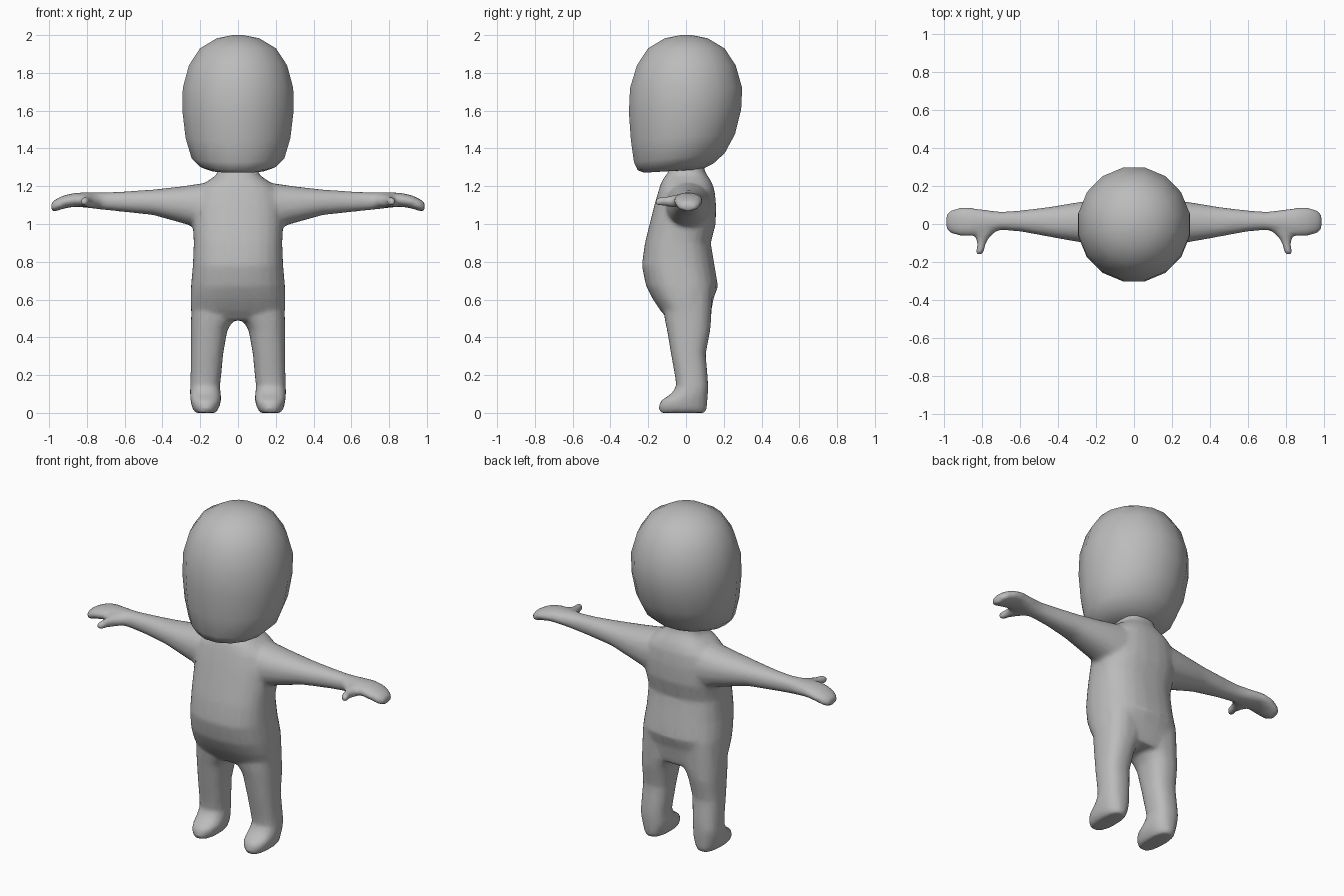
import bpy, bmesh, math

grey = bpy.data.materials.new("plain grey")
grey.diffuse_color = (0.5, 0.5, 0.5, 1)


def loft(bm, axis, rings, n=16, power=2.0, side=1):
    """Closed skin through rings (position, a_min, a_max, b_min, b_max[, tilt])."""
    loops = []
    for t, a0, a1, b0, b1, *tilt in rings:
        loop = []
        for i in range(n):
            ang = 2 * math.pi * (i + 0.5) / n
            c, s = math.cos(ang), math.sin(ang)
            a = (a0 + a1) / 2 + (a1 - a0) / 2 * math.copysign(abs(c) ** (2 / power), c)
            b = (b0 + b1) / 2 + (b1 - b0) / 2 * math.copysign(abs(s) ** (2 / power), s)
            h = t + (tilt[0] * b if tilt else 0)
            x, y, z = {"x": (h, a, b), "y": (a, h, b), "z": (a, b, h)}[axis]
            loop.append(bm.verts.new((side * x, y, z)))
        loops.append(loop)
    faces = [bm.faces.new((p[i], p[(i + 1) % n], q[(i + 1) % n], q[i]))
             for p, q in zip(loops, loops[1:]) for i in range(n)]
    faces += [bm.faces.new(loops[0]), bm.faces.new(loops[-1])]
    bmesh.ops.recalc_face_normals(bm, faces=faces)


def finish(bm, name):
    mesh = bpy.data.meshes.new(name)
    bm.to_mesh(mesh)
    bm.free()
    mesh.materials.append(grey)
    mesh.shade_smooth()
    obj = bpy.data.objects.new(name, mesh)
    bpy.context.collection.objects.link(obj)
    return obj


# Head: round in plan, underside tilted up toward the back
head = bmesh.new()
loft(head, "z", [
    (1.283, -0.07, 0.07, -0.15, 0.03, 0.04),
    (1.285, -0.14, 0.14, -0.225, 0.09, 0.06),
    (1.308, -0.20, 0.20, -0.26, 0.15, 0.09),
    (1.355, -0.25, 0.25, -0.28, 0.21, 0.10),
    (1.46, -0.283, 0.283, -0.297, 0.265, 0.06),
    (1.60, -0.30, 0.30, -0.308, 0.298, 0.03),
    (1.72, -0.298, 0.298, -0.302, 0.303),
    (1.84, -0.265, 0.265, -0.265, 0.268),
    (1.93, -0.205, 0.205, -0.205, 0.208),
    (1.983, -0.115, 0.115, -0.115, 0.118),
    (2.0, -0.03, 0.03, -0.03, 0.03)])
finish(head, "head")

# Torso with neck
body = bmesh.new()
loft(body, "z", [
    (0.49, -0.21, 0.21, -0.09, 0.125),
    (0.54, -0.25, 0.25, -0.135, 0.135),
    (0.60, -0.252, 0.252, -0.175, 0.145),
    (0.67, -0.25, 0.25, -0.212, 0.17),
    (0.78, -0.24, 0.24, -0.235, 0.152),
    (0.90, -0.235, 0.235, -0.218, 0.132),
    (1.00, -0.24, 0.24, -0.193, 0.158),
    (1.10, -0.235, 0.235, -0.168, 0.16),
    (1.18, -0.215, 0.215, -0.145, 0.152),
    (1.225, -0.165, 0.165, -0.13, 0.135),
    (1.255, -0.12, 0.12, -0.11, 0.115),
    (1.28, -0.105, 0.105, -0.09, 0.10),
    (1.34, -0.10, 0.10, -0.09, 0.09)], n=24, power=2.5)

for side in (1, -1):
    # Leg and foot
    loft(body, "z", [
        (0.0, 0.115, 0.228, -0.14, 0.108),
        (0.03, 0.098, 0.245, -0.148, 0.112),
        (0.065, 0.088, 0.252, -0.135, 0.115),
        (0.10, 0.09, 0.255, -0.08, 0.117),
        (0.14, 0.095, 0.254, -0.052, 0.119),
        (0.20, 0.088, 0.252, -0.06, 0.115),
        (0.31, 0.078, 0.25, -0.08, 0.105),
        (0.44, 0.055, 0.25, -0.102, 0.13),
        (0.50, 0.015, 0.25, -0.115, 0.135),
        (0.66, 0.01, 0.24, -0.12, 0.14)], power=2.4, side=side)
    # Arm and mitten hand
    loft(body, "x", [
        (0.10, -0.12, 0.14, 0.96, 1.225),
        (0.20, -0.11, 0.13, 0.975, 1.215),
        (0.30, -0.095, 0.115, 1.005, 1.20),
        (0.45, -0.068, 0.09, 1.047, 1.183),
        (0.60, -0.04, 0.072, 1.063, 1.173),
        (0.70, -0.032, 0.065, 1.073, 1.168),
        (0.78, -0.05, 0.075, 1.083, 1.168),
        (0.86, -0.065, 0.088, 1.092, 1.166),
        (0.92, -0.064, 0.088, 1.082, 1.153),
        (0.965, -0.052, 0.075, 1.066, 1.132),
        (0.99, -0.03, 0.052, 1.068, 1.112)], power=2.2, side=side)
    # Thumb
    loft(body, "y", [
        (0.01, 0.71, 0.86, 1.09, 1.16),
        (-0.04, 0.725, 0.855, 1.085, 1.158),
        (-0.075, 0.765, 0.832, 1.088, 1.152),
        (-0.11, 0.782, 0.827, 1.092, 1.147),
        (-0.15, 0.79, 0.838, 1.095, 1.142),
        (-0.165, 0.80, 0.833, 1.10, 1.135)], n=12, side=side)

# Fuse torso and limbs into one soft skin
body_obj = finish(body, "body")
remesh = body_obj.modifiers.new("fuse", "REMESH")
remesh.mode = "VOXEL"
remesh.voxel_size = 0.012
remesh.use_smooth_shade = True
soften = body_obj.modifiers.new("soften", "SMOOTH")
soften.factor = 0.5
soften.iterations = 10
reduce = body_obj.modifiers.new("reduce", "DECIMATE")
reduce.ratio = 0.25
